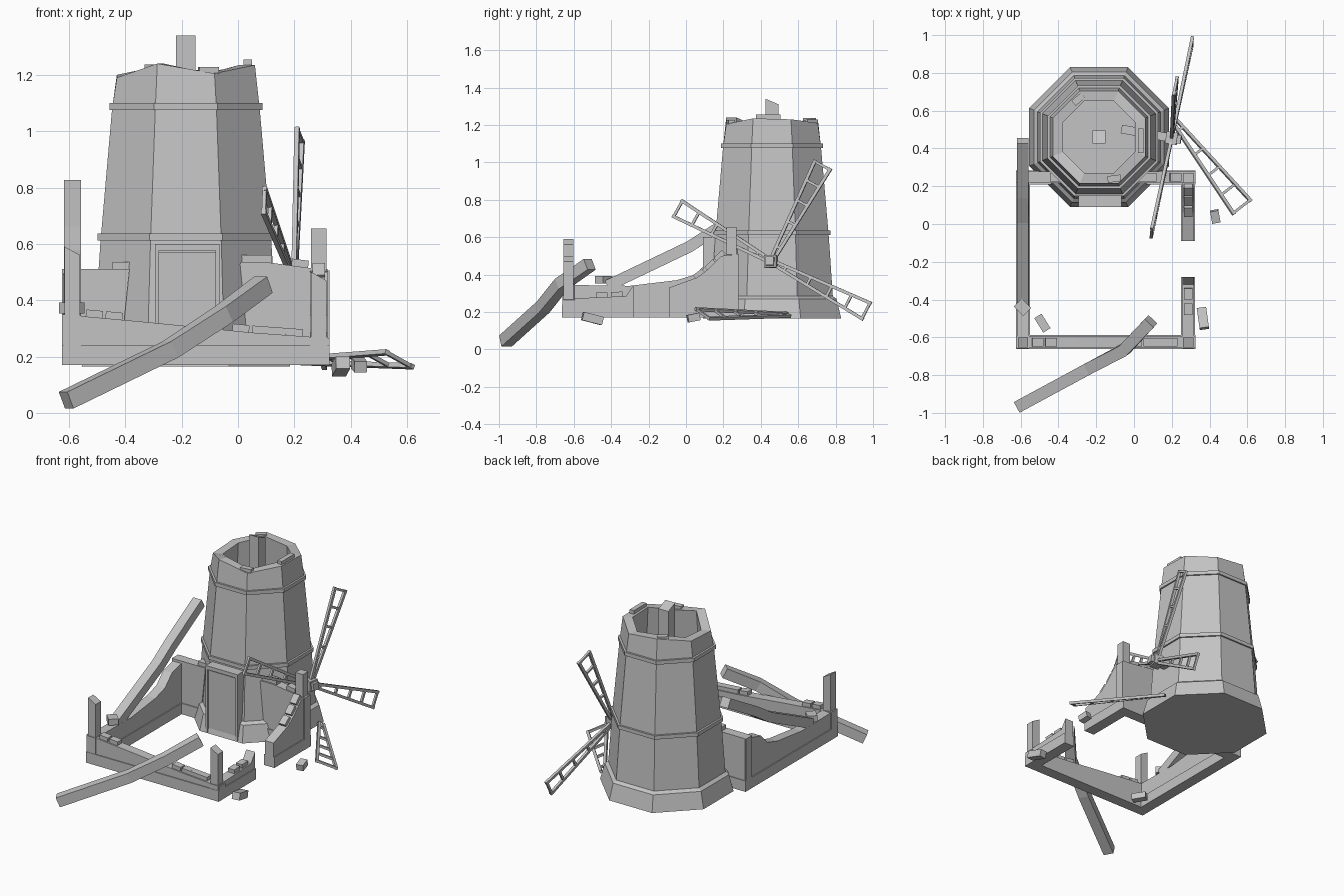
import bpy, bmesh
from math import radians, atan2, cos, sin
from mathutils import Vector, Matrix

cube = bpy.data.objects.get("Cube")
if cube:
    bpy.data.objects.remove(cube)

stone = bpy.data.materials.new("plain grey")
stone.use_nodes = True
GREY = (0.55, 0.55, 0.55, 1)
stone.diffuse_color = GREY
stone.node_tree.nodes["Principled BSDF"].inputs["Base Color"].default_value = GREY

GROUND = 0.17
CENTRE = Vector((-0.185, 0.46, 0))
BRICK = (0.045, 0.06, 0.03)


def finish(name, bm):
    bmesh.ops.recalc_face_normals(bm, faces=bm.faces)
    mesh = bpy.data.meshes.new(name)
    bm.to_mesh(mesh)
    bm.free()
    mesh.materials.append(stone)
    obj = bpy.data.objects.new(name, mesh)
    bpy.context.collection.objects.link(obj)
    return obj


def add_loft(bm, rings, closed=False):
    """Skin a list of point rings; cap the ends or join them up."""
    loops = [[bm.verts.new(p) for p in ring] for ring in rings]
    n = len(loops[0])
    pairs = list(zip(loops, loops[1:]))
    if closed:
        pairs.append((loops[-1], loops[0]))
    else:
        bm.faces.new(loops[0])
        bm.faces.new(loops[-1])
    for a, b in pairs:
        for i in range(n):
            j = (i + 1) % n
            bm.faces.new((a[i], a[j], b[j], b[i]))


def add_bar(bm, points, size, up):
    """Square bar following a path."""
    pts = [Vector(p) for p in points]
    rings = []
    for i, p in enumerate(pts):
        along = (pts[min(i + 1, len(pts) - 1)] - pts[max(i - 1, 0)]).normalized()
        side = along.cross(up).normalized() * size / 2
        top = side.cross(along)
        rings.append([p - side - top, p + side - top, p + side + top, p - side + top])
    add_loft(bm, rings)


def bar(name, points, size):
    bm = bmesh.new()
    add_bar(bm, points, size, Vector((0, 0, 1)))
    return finish(name, bm)


def block(name, loc, size=BRICK, turn=0, tilt=0):
    bm = bmesh.new()
    matrix = (Matrix.Translation(loc) @ Matrix.Rotation(radians(turn), 4, 'Z')
              @ Matrix.Rotation(tilt, 4, 'X') @ Matrix.Diagonal((*size, 1)))
    bmesh.ops.create_cube(bm, size=1, matrix=matrix)
    return finish(name, bm)


def octagon(apothem, heights):
    """Octagon with flat sides to the front and sides; heights are one value or eight."""
    if not isinstance(heights, list):
        heights = [heights] * 8
    r = apothem / cos(radians(22.5))
    angles = [radians(22.5 + 45 * k) for k in range(8)]
    return [CENTRE + Vector((r * cos(a), r * sin(a), z)) for a, z in zip(angles, heights)]


def wall(name, along, offset, profile, stones=()):
    """Ruined wall with a thicker bottom course and loose stones lying on its top edge."""
    def place(t, d, z):
        return (t, offset + d, z) if along == 'x' else (offset + d, t, z)
    start, end = profile[0][0], profile[-1][0]
    upper = [(start, GROUND), *profile, (end, GROUND)]
    lower = [(start, GROUND), (start, 0.24), (end, 0.24), (end, GROUND)]
    bm = bmesh.new()
    for outline, half in ((upper, 0.031), (lower, 0.037)):
        add_loft(bm, [[place(t, d, z) for t, z in outline] for d in (-half, half)])
    finish(name, bm)
    for t in stones:
        for (t0, z0), (t1, z1) in zip(profile, profile[1:]):
            if t0 <= t <= t1:
                z = z0 + (z1 - z0) * (t - t0) / (t1 - t0) + BRICK[2] / 3
                block("wall_stone", place(t, 0, z), turn=-90 if along == 'x' else 0,
                      tilt=atan2(z1 - z0, t1 - t0))


# Tower: hollow octagon with a flared plinth and a broken rim
rim = [1.23, 1.21, 1.23, 1.2, 1.19, 1.24, 1.205, 1.235]
bm = bmesh.new()
add_loft(bm, [octagon(a, z) for a, z in (
    (0.37, 0.165), (0.345, 0.27), (0.325, 0.285), (0.303, 0.61),
    (0.262, 1.08), (0.245, rim), (0.19, rim), (0.25, 0.2))])
finish("tower", bm)

# Raised bands round the tower
for name, z, a in (("lower_band", 0.612, 0.313), ("upper_band", 1.076, 0.272)):
    bm = bmesh.new()
    add_loft(bm, [octagon(a - inset, z + rise) for inset, rise in
                  ((0, 0), (0, 0.024), (0.03, 0.024), (0.03, 0))], closed=True)
    finish(name, bm)


# Posts with splintered tops
def post(name, x, y, top, width, axis):
    obj = block(name, (x, y, (top + 0.2) / 2), (width, width, top - 0.2))
    for v in obj.data.vertices:
        if v.co.z > top - 0.01 and v.co[axis] > (x, y)[axis]:
            v.co.z -= 0.03


post("centre_post", CENTRE.x, CENTRE.y, 1.34, 0.07, 1)
post("front_right_post", -0.588, -0.628, 0.59, 0.054, 0)
post("front_left_post", 0.287, -0.628, 0.5, 0.054, 0)
block("back_left_post", (0.287, 0.243, 0.43), (0.054, 0.054, 0.45))

# Door and frame
block("door_panel", (-0.18, 0.155, 0.37), (0.2, 0.115, 0.4))
for side in (-1, 1):
    block("door_jamb", (-0.18 + side * 0.107, 0.155, 0.385), (0.014, 0.13, 0.43))
block("door_lintel", (-0.18, 0.155, 0.588), (0.228, 0.13, 0.024))

# Yard walls
wall("front_wall", 'x', -0.625, [(-0.625, 0.35), (-0.3, 0.32), (0.05, 0.285), (0.325, 0.265)],
     (-0.51, -0.44, 0.01, 0.08, 0.14, 0.2))
wall("right_wall", 'y', -0.588, [(-0.66, 0.345), (-0.3, 0.34), (-0.05, 0.37), (0.05, 0.4),
                                 (0.12, 0.47), (0.28, 0.51)])
wall("left_wall_front", 'y', 0.287, [(-0.66, 0.27), (-0.32, 0.285), (-0.28, 0.345)],
     (-0.45, -0.37))
wall("left_wall_rear", 'y', 0.287, [(-0.09, 0.33), (0.06, 0.385), (0.12, 0.43),
                                    (0.19, 0.5), (0.28, 0.51)], (0.07, 0.13, 0.18))
wall("back_wall_right", 'x', 0.247, [(-0.625, 0.51), (-0.385, 0.51), (-0.41, 0.27)], (-0.415,))
wall("back_wall_left", 'x', 0.247, [(-0.06, 0.3), (0.01, 0.535), (0.1, 0.535), (0.325, 0.505)],
     (0.04, 0.09, 0.22))

# Fallen roof beams
bar("fallen_front_beam", [(-0.61, -0.965, 0.045), (-0.24, -0.765, 0.225),
                          (-0.05, -0.665, 0.35), (0.09, -0.515, 0.455)], 0.064)
bar("leaning_side_beam", [(-0.588, y, z) for y, z in
                          ((-0.42, 0.34), (0.02, 0.55), (0.15, 0.635), (0.44, 0.8))], 0.061)

# Windshaft and hub
HUB = Vector((0.2, 0.455, 0.47))
AXIS = Vector((1, -0.18, 0.06)).normalized()
bar("windshaft", [HUB - AXIS * 0.27, HUB + AXIS * 0.05], 0.045)
bar("hub", [HUB - AXIS * 0.03, HUB + AXIS * 0.03], 0.065)


# Sails: tapered ladder frames
def sail(name, root, tip, half, up):
    bm = bmesh.new()
    rails = [(root + half * s / 5, tip + half * s) for s in (-1, 1)]
    for rail in rails:
        add_bar(bm, rail, 0.017, up)
    for f in (0.1, 0.36, 0.58, 0.79, 0.985):
        add_bar(bm, [a.lerp(b, f) for a, b in rails], 0.014, up)
    finish(name, bm)


level = Vector((0, 0, 1)).cross(AXIS).normalized()
rise = AXIS.cross(level)
for angle in (-27, 62, 151):
    d = level * cos(radians(angle)) + rise * sin(radians(angle))
    sail("sail", HUB + d * 0.03, HUB + d * 0.59, AXIS.cross(d) * 0.048, AXIS)

# Broken sail lying on the ground
root, tip = Vector((0.21, 0.55, 0.185)), Vector((0.575, 0.085, 0.19))
half = Vector((-0.045, -0.035, 0.025))
sail("fallen_sail", root, tip, half, half.cross(root - tip).normalized())

# Stones fallen in the yard and left on the tower rim
block("side_beam_stone", (-0.59, -0.44, 0.372), (0.06, 0.07, 0.04), 45)
block("ground_stone", (0.43, 0.04, 0.17), (0.045, 0.065, 0.04), 10, 0.2)
block("ground_stone", (0.365, -0.5, 0.165), (0.05, 0.11, 0.045), 8, -0.25)
block("ground_stone", (-0.485, -0.525, 0.19), (0.045, 0.09, 0.04), 32)
block("rim_stone", (0.035, 0.44, 1.24), (0.03, 0.13, 0.03))
block("rim_stone", (-0.295, 0.66, 1.222), (0.065, 0.035, 0.03), 40)
block("rim_stone", (-0.105, 0.24, 1.215), (0.07, 0.035, 0.025), 8)
